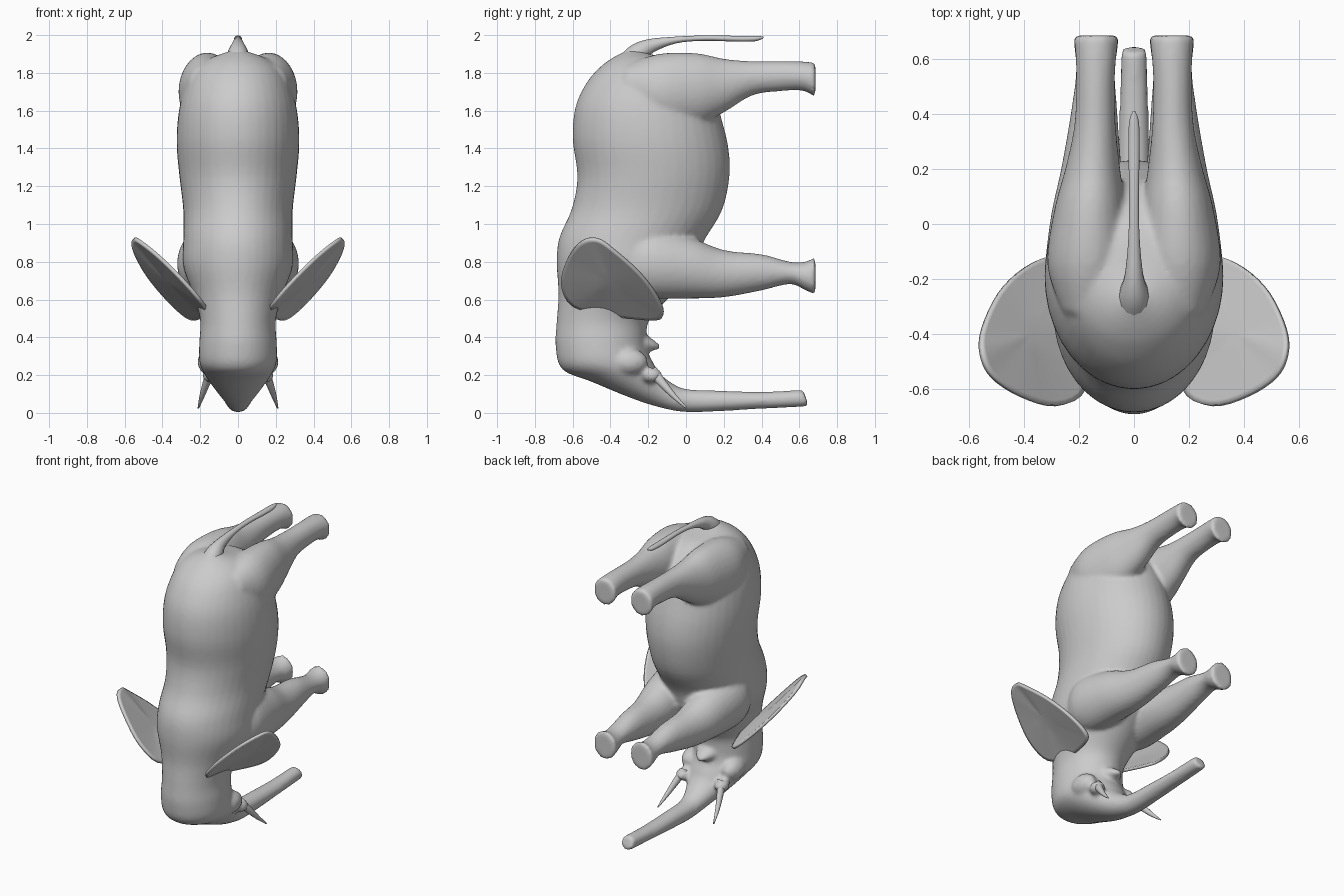
import bpy, bmesh, math
from mathutils import Vector


def spline(pts, n, closed=False):
    """Catmull-Rom through tuples of any length."""
    out, m = [], len(pts)
    get = (lambda i: pts[i % m]) if closed else (lambda i: pts[max(0, min(m - 1, i))])
    for i in range(m if closed else m - 1):
        p0, p1, p2, p3 = get(i - 1), get(i), get(i + 1), get(i + 2)
        for k in range(n):
            t = k / n
            out.append(tuple(0.5 * (2 * b + (c - a) * t + (2 * a - 5 * b + 4 * c - d) * t * t
                                    + (3 * b - a - 3 * c + d) * t ** 3)
                             for a, b, c, d in zip(p0, p1, p2, p3)))
    if not closed:
        out.append(tuple(pts[-1]))
    return out


def loft(bm, sections, sx=1, sides=28, n=4):
    """Each section: (ya, za, yb, zb, x centre, half width) = an ellipse across a side profile."""
    rings = []
    for ya, za, yb, zb, xc, w in spline(sections, n):
        ring = []
        for i in range(sides):
            a = 2 * math.pi * i / sides
            t = 0.5 - 0.5 * math.cos(a)
            ring.append(bm.verts.new((sx * (xc + w * math.sin(a)), ya + (yb - ya) * t, za + (zb - za) * t)))
        rings.append(ring)
    for r, s in zip(rings, rings[1:]):
        for i in range(sides):
            j = (i + 1) % sides
            bm.faces.new((r[i], r[j], s[j], s[i]))
    bm.faces.new(rings[0])
    bm.faces.new(rings[-1])


def ball(bm, loc, r):
    verts = bmesh.ops.create_uvsphere(bm, u_segments=16, v_segments=10, radius=1)["verts"]
    for v in verts:
        v.co = Vector((v.co.x * r[0] + loc[0], v.co.y * r[1] + loc[1], v.co.z * r[2] + loc[2]))


def finish(bm, name):
    bmesh.ops.recalc_face_normals(bm, faces=bm.faces)
    me = bpy.data.meshes.new(name)
    bm.to_mesh(me)
    bm.free()
    for p in me.polygons:
        p.use_smooth = True
    ob = bpy.data.objects.new(name, me)
    bpy.context.collection.objects.link(ob)
    return ob


# torso, head and trunk: back point, belly point, x, half width
torso = [
    (-.30, 1.925, -.15, 1.89, 0, .05), (-.38, 1.885, -.02, 1.86, 0, .16),
    (-.45, 1.835, .08, 1.78, 0, .24), (-.525, 1.75, .15, 1.68, 0, .285),
    (-.585, 1.62, .19, 1.55, 0, .315), (-.60, 1.45, .225, 1.40, 0, .325),
    (-.575, 1.25, .23, 1.25, 0, .31), (-.605, 1.08, .19, 1.07, 0, .29),
    (-.67, .93, .09, .90, 0, .29), (-.685, .80, .04, .75, 0, .29),
    (-.675, .63, -.08, .62, 0, .235), (-.685, .48, -.19, .50, 0, .20),
    (-.69, .35, -.21, .40, 0, .205), (-.655, .23, -.20, .32, 0, .205),
    (-.50, .165, -.17, .26, 0, .18), (-.30, .082, -.14, .21, 0, .13),
    (-.15, .032, -.07, .155, 0, .085), (0, .004, .01, .125, 0, .064),
    (.20, .01, .20, .117, 0, .058), (.40, .022, .40, .112, 0, .053),
    (.58, .03, .58, .12, 0, .048), (.65, .035, .62, .122, 0, .046)]

front_leg = [
    (-.38, .68, -.34, .93, .17, .08), (-.22, .61, -.20, .98, .17, .15), (0, .605, .02, .93, .165, .14),
    (.20, .612, .20, .862, .155, .11), (.40, .648, .40, .84, .145, .085),
    (.55, .682, .55, .80, .14, .071), (.63, .65, .63, .80, .138, .078), (.685, .625, .685, .825, .138, .084)]

hind_leg = [
    (-.32, 1.62, -.32, 1.84, .17, .09), (-.15, 1.50, -.15, 1.90, .165, .15), (.05, 1.52, .05, 1.905, .16, .13),
    (.20, 1.59, .20, 1.875, .15, .10), (.35, 1.68, .35, 1.862, .142, .076),
    (.50, 1.703, .50, 1.862, .14, .07), (.62, 1.705, .62, 1.86, .138, .075), (.685, 1.67, .685, 1.855, .138, .084)]

bm = bmesh.new()
loft(bm, torso, sides=40)
for s in (1, -1):
    loft(bm, front_leg, s)
    loft(bm, hind_leg, s)
    # cheek and tusk socket
    ball(bm, (s * .15, -.30, .27), (.065, .10, .07))
    ball(bm, (s * .145, -.18, .20), (.045, .055, .04))
# lower lip
loft(bm, [(-.30, .31, -.28, .46, 0, .10), (-.20, .325, -.19, .40, 0, .06), (-.14, .338, -.14, .362, 0, .02)])
body = finish(bm, "body")
rm = body.modifiers.new("blend", 'REMESH')
rm.mode = 'VOXEL'
rm.voxel_size = 0.013
rm.use_smooth_shade = True
sm = body.modifiers.new("soften", 'SMOOTH')
sm.factor = 0.5
sm.iterations = 6

# tail
bm = bmesh.new()
loft(bm, [(-.36, 1.88, -.30, 1.82, 0, .06), (-.29, 1.945, -.22, 1.86, 0, .055), (-.20, 1.978, -.17, 1.91, 0, .034),
          (-.05, 1.992, -.05, 1.957, 0, .021), (.10, 1.998, .10, 1.97, 0, .018), (.28, 1.996, .28, 1.965, 0, .021),
          (.37, 1.996, .37, 1.968, 0, .018), (.41, 1.992, .41, 1.984, 0, .005)], sides=14)
finish(bm, "tail")

# ears
rim = [(.18, -.60, .57), (.28, -.66, .69), (.41, -.625, .82), (.515, -.555, .905), (.555, -.47, .92),
       (.55, -.38, .86), (.49, -.25, .745), (.40, -.16, .63), (.30, -.12, .53), (.235, -.17, .495), (.17, -.40, .52)]
for s, side in ((1, "right"), (-1, "left")):
    bm = bmesh.new()
    edge = [Vector((s * x, y, z)) for x, y, z in spline(rim, 4, True)]
    mid = sum(edge, Vector()) / len(edge)
    rings = [[bm.verts.new(mid.lerp(p, f)) for p in edge] for f in (1, .93, .6, .3)]
    n = len(edge)
    for a, b in zip(rings, rings[1:]):
        for i in range(n):
            bm.faces.new((a[i], a[(i + 1) % n], b[(i + 1) % n], b[i]))
    c = bm.verts.new(mid)
    for i in range(n):
        bm.faces.new((rings[-1][i], rings[-1][(i + 1) % n], c))
    ear = finish(bm, side + "_ear")
    sol = ear.modifiers.new("thickness", 'SOLIDIFY')
    sol.thickness = 0.018
    sol.offset = 0

    # tusk
    bm = bmesh.new()
    loft(bm, [(-.21, .21, -.16, .245, .14, .027), (-.145, .145, -.11, .175, .166, .021),
              (-.075, .08, -.055, .10, .19, .014), (.0, .022, .006, .028, .21, .004)], s, sides=14)
    finish(bm, side + "_tusk")
